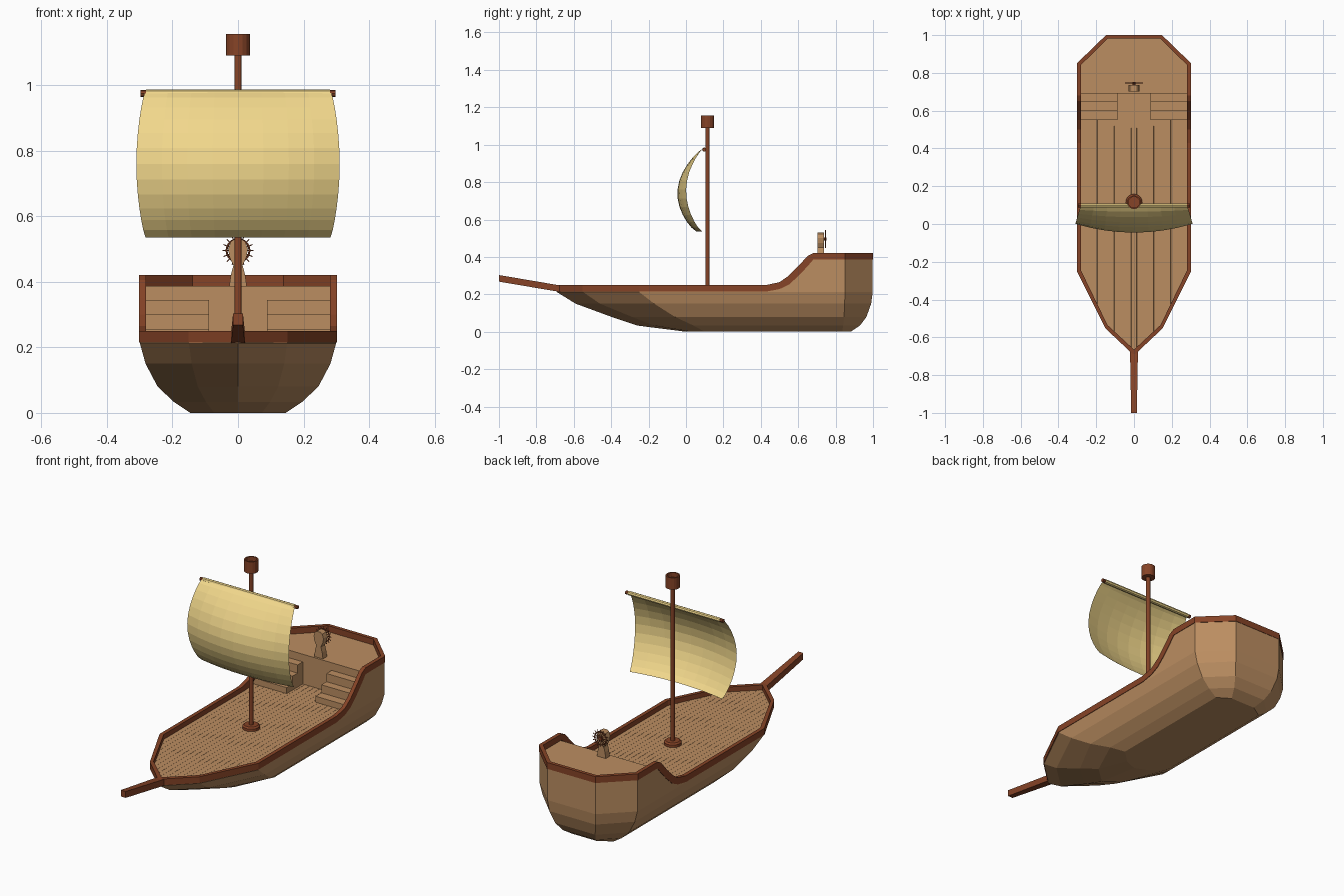
import bpy, bmesh, math
from mathutils import Vector

if "Cube" in bpy.data.objects:
    bpy.data.objects.remove(bpy.data.objects["Cube"])

def material(name, rgb):
    m = bpy.data.materials.new(name)
    m.diffuse_color = (*rgb, 1)
    m.use_nodes = True
    m.node_tree.nodes["Principled BSDF"].inputs["Base Color"].default_value = m.diffuse_color
    return m

WOOD = material("light_wood", (0.50, 0.27, 0.12))
TRIM = material("dark_wood", (0.24, 0.057, 0.02))
CLOTH = material("sail_cloth", (0.88, 0.68, 0.26))

def finish(name, bm, mat, normals=True):
    if normals:
        bmesh.ops.recalc_face_normals(bm, faces=bm.faces)
    me = bpy.data.meshes.new(name)
    bm.to_mesh(me)
    bm.free()
    me.materials.append(mat)
    ob = bpy.data.objects.new(name, me)
    bpy.context.collection.objects.link(ob)
    return ob

def loft(name, rings, mat, start=True, end=True, loop=False):
    """Skin closed rings of equal length; optional end caps or closed loop."""
    bm = bmesh.new()
    vs = [[bm.verts.new(p) for p in r] for r in rings]
    pairs = list(zip(vs, vs[1:])) + ([(vs[-1], vs[0])] if loop else [])
    for a, b in pairs:
        for i in range(len(a)):
            j = (i + 1) % len(a)
            bm.faces.new((a[i], a[j], b[j], b[i]))
    if start and not loop:
        bm.faces.new(vs[0])
    if end and not loop:
        bm.faces.new(vs[-1])
    return finish(name, bm, mat)

def mirror(half):
    """Complete a half outline across x = 0."""
    return half + [(-p[0], *p[1:]) for p in reversed(half) if p[0] > 1e-6]

def box(name, x0, x1, y0, y1, z0, z1, mat):
    r = [(x0, y0), (x1, y0), (x1, y1), (x0, y1)]
    return loft(name, [[(x, y, z) for x, y in r] for z in (z0, z1)], mat)

def lathe(name, profile, mat, x=0, y=0, n=16):
    rings = [[(x + r * math.cos(2 * math.pi * i / n), y + r * math.sin(2 * math.pi * i / n), z)
              for i in range(n)] for r, z in profile]
    return loft(name, rings, mat)

def rod(name, a, b, r, mat, n=8):
    a, b = Vector(a), Vector(b)
    q = (b - a).to_track_quat('Z', 'Y')
    circ = [q @ Vector((r * math.cos(2 * math.pi * i / n), r * math.sin(2 * math.pi * i / n), 0))
            for i in range(n)]
    return loft(name, [[p + c for c in circ] for p in (a, b)], mat)

# Sheer line: y, rail top, rail bottom
SHEER = [(0.43, .250, .215), (0.50, .265, .228), (0.55, .300, .252), (0.60, .350, .297),
         (0.65, .405, .350), (0.68, .420, .385)]
LOW, HIGH = (.250, .215), (.420, .385)

def half_outline(w, bow, mid, shoulder, corner, stern, sw):
    """Half plan from bow to stern with the sheer stations on the straight side."""
    return ([(0, bow, *LOW), (w * .5, mid, *LOW), (w, shoulder, *LOW)]
            + [(w, *s) for s in SHEER] + [(w, corner, *HIGH), (sw, stern, *HIGH)])

# Hull: stacked plans, smallest at the keel
levels = [  # z, width, bow, mid, shoulder, corner, stern, stern half width
    (.000, .145, .00, .03, .10, .835, .880, .075),
    (.033, .195, -.26, -.17, .04, .840, .930, .100),
    (.080, .245, -.40, -.29, -.06, .845, .965, .122),
    (.150, .282, -.59, -.46, -.17, .848, .990, .140),
    (.212, .299, -.69, -.55, -.25, .850, .998, .146)]
rings = [mirror([(p[0], p[1], z) for p in half_outline(*a)]) for z, *a in levels]
rings.append(mirror([(p[0], p[1], p[3] + .008) for p in half_outline(*levels[-1][1:])]))
loft("hull", rings, WOOD, end=False)

# Rail following the sheer
outer = half_outline(.302, -.695, -.553, -.252, .851, 1.0, .148)
inner = half_outline(.281, -.665, -.535, -.245, .842, .981, .139)
top, bot = 2, 3
loft("rail", [mirror([(p[0], p[1], p[k]) for p in o])
              for o, k in ((outer, bot), (outer, top), (inner, top), (inner, bot))], TRIM, loop=True)

# Main deck split into planks with fine grooves
bm = bmesh.new()
plan = mirror([(0, -.68), (.145, -.545), (.295, -.25), (.295, .69)])
bm.faces.new([bm.verts.new((x, y, .222)) for x, y in plan])
for i in range(-9, 10):
    bmesh.ops.bisect_plane(bm, geom=bm.verts[:] + bm.edges[:] + bm.faces[:],
                           plane_co=(i * .03 + .015, 0, 0), plane_no=(1, 0, 0))
bmesh.ops.inset_individual(bm, faces=bm.faces[:], thickness=.0006, depth=.001)
for f in bm.faces:
    if f.normal.z < 0:
        f.normal_flip()
finish("main_deck", bm, WOOD, normals=False)

# Raised stern deck with its bulkhead
plan = mirror([(.293, .69), (.293, .845), (.142, .99)])
loft("stern_deck", [[(x, y, z) for x, y in plan] for z in (.20, .387)], WOOD)

# Stairs on both sides
for s, side in ((-1, "left"), (1, "right")):
    for i, (y, z) in enumerate(((.55, .256), (.60, .30), (.645, .345))):
        xs = sorted((s * .088, s * .29))
        box(f"stair_{side}_{i + 1}", *xs, y, .692, .215, z, WOOD)

# Bowsprit
loft("bowsprit", [[(-w, y, z0), (w, y, z0), (w, y, z0 + .035), (-w, y, z0 + .035)]
                  for y, w, z0 in ((-.67, .021, .212), (-1.0, .015, .268))], TRIM)

# Mast, foot collar and lookout cup
MY = .115
lathe("mast", [(.011, .22), (.011, 1.10)], TRIM, y=MY, n=12)
lathe("mast_foot", [(.044, .22), (.044, .237), (.036, .245)], TRIM, y=MY)
lathe("lookout", [(.036, 1.09), (.036, 1.155), (.029, 1.155), (.029, 1.13)], TRIM, y=MY)

# Yard with the sail rolled over it
rod("yard", (-.297, .098, .974), (.297, .098, .974), .010, TRIM)
rod("sail_roll", (-.28, .098, .974), (.28, .098, .974), .0115, CLOTH)

# Billowing sail
bm = bmesh.new()
NU, NV = 8, 12
grid = []
for j in range(NV + 1):
    a = math.pi * j / NV
    v = (1 - math.cos(a)) / 2 * .5 + j / NV * .5
    belly = math.sin(math.pi * v) ** .75 if 0 < j < NV else 0
    row = []
    for i in range(NU + 1):
        u = 2 * i / NU - 1
        c = 1 - u * u
        y = .087 + .011 * v - belly * (.092 + .031 * c) - .03 * c * (1 - v)
        row.append(bm.verts.new((u * (.282 + .028 * belly), y, .535 + .449 * v)))
    grid.append(row)
for r0, r1 in zip(grid, grid[1:]):
    for i in range(NU):
        bm.faces.new((r0[i], r0[i + 1], r1[i + 1], r1[i]))
finish("sail", bm, CLOTH)

# Helm pedestal: front silhouette extruded in depth
sil = mirror([(.027, .385), (.022, .42), (.014, .45), (.026, .475),
              (.030, .50), (.022, .522), (.010, .53)])
loft("helm_post", [[(x, y, z) for x, z in sil] for y in (.702, .737)], WOOD)

# Steering wheel
WY, WZ = .746, .495
bpy.ops.mesh.primitive_torus_add(major_radius=.035, minor_radius=.003, major_segments=20,
                                 minor_segments=6, location=(0, WY, WZ), rotation=(math.pi / 2, 0, 0))
wheel = bpy.context.object
wheel.name = "wheel_rim"
wheel.data.materials.append(TRIM)
rod("wheel_hub", (0, .735, WZ), (0, WY + .005, WZ), .008, TRIM)
for i in range(8):
    t = math.pi * i / 8
    d = Vector((math.cos(t), 0, math.sin(t))) * .048
    c = Vector((0, WY, WZ))
    rod(f"wheel_spoke_{i + 1}", c - d, c + d, .0018, TRIM, n=6)
